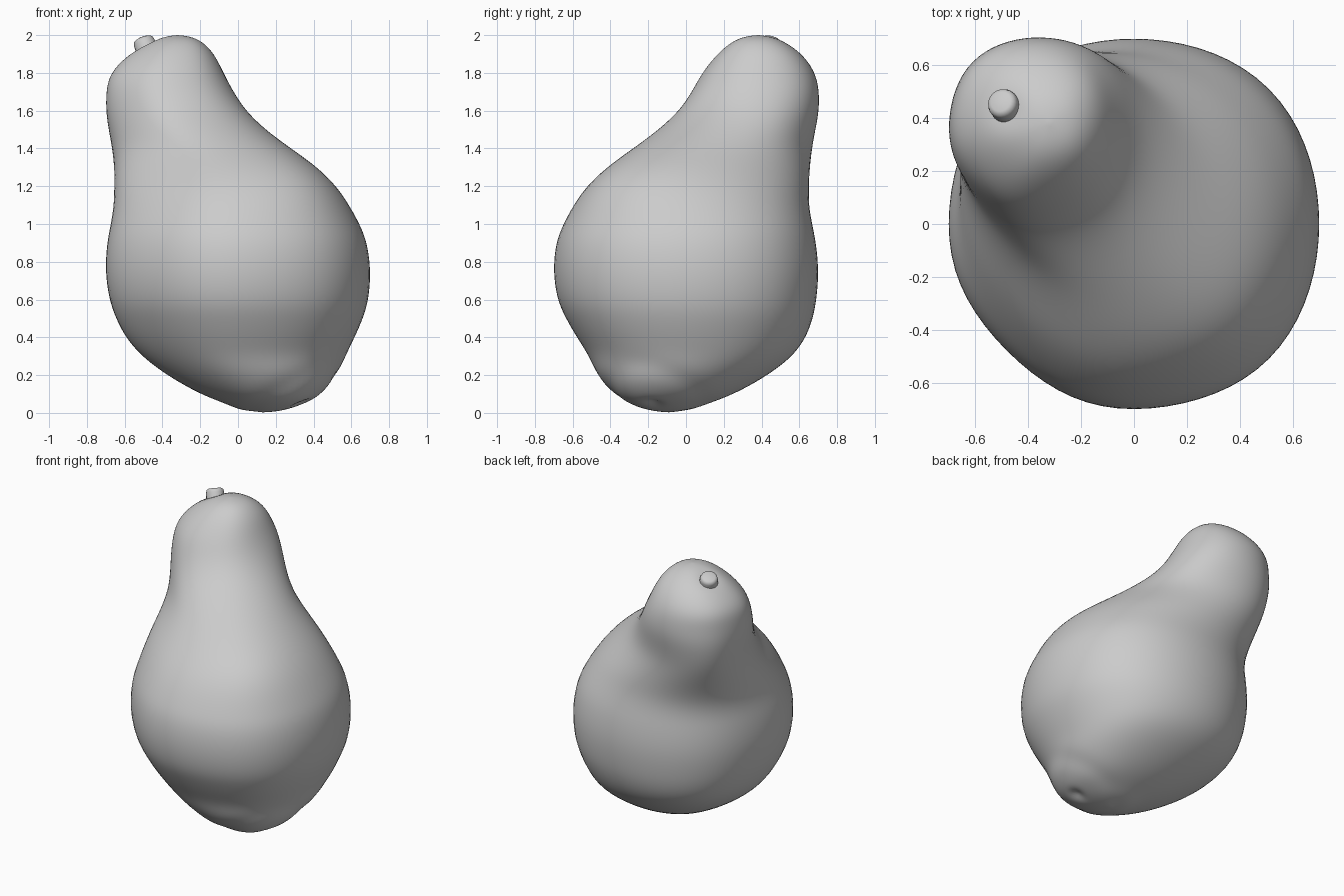
import bpy, bmesh, math
from mathutils import Vector

cube = bpy.data.objects.get("Cube")
if cube:
    bpy.data.objects.remove(cube, do_unlink=True)


def make_material(name, colour):
    mat = bpy.data.materials.new(name)
    mat.use_nodes = True
    mat.diffuse_color = colour
    mat.node_tree.nodes["Principled BSDF"].inputs["Base Color"].default_value = colour
    return mat


def add_object(name, bm, mat):
    bmesh.ops.recalc_face_normals(bm, faces=bm.faces)
    mesh = bpy.data.meshes.new(name)
    bm.to_mesh(mesh)
    bm.free()
    mesh.materials.append(mat)
    obj = bpy.data.objects.new(name, mesh)
    bpy.context.collection.objects.link(obj)
    bpy.ops.object.select_all(action="DESELECT")
    obj.select_set(True)
    bpy.context.view_layer.objects.active = obj
    return obj


def smooth_rows(rows, steps, passes):
    """Spline through the cross-section rows, then even out ripples."""
    result = []
    padded = [rows[0]] + rows + [rows[-1]]
    for a, b, c, d in zip(padded, padded[1:], padded[2:], padded[3:]):
        for i in range(steps):
            t = i / steps
            result.append([q + t * (r - p + t * (2 * p - 5 * q + 4 * r - s
                           + t * (3 * (q - r) + s - p))) / 2
                           for p, q, r, s in zip(a, b, c, d)])
    result.append(rows[-1])
    for _ in range(passes):
        middle = [[(p + 2 * q + r) / 4 for p, q, r in zip(a, b, c)]
                  for a, b, c in zip(result, result[1:], result[2:])]
        result = [result[0]] + middle + [result[-1]]
    return result


# Cross-sections: height, centre x, centre y, half width along and across the lean
SECTIONS = [
    (0, .13, -.09, 0, 0), (.012, .13, -.09, .11, .11),
    (.05, .145, -.095, .22, .2), (.1, .12, -.065, .33, .31),
    (.2, .075, -.018, .46, .44), (.3, .03, .025, .54, .535),
    (.4, .012, .028, .61, .6), (.5, .008, .018, .655, .65),
    (.6, .005, .005, .685, .685), (.75, 0, 0, .702, .702),
    (.9, -.005, 0, .69, .685), (1, -.015, .01, .665, .65),
    (1.1, -.035, .028, .645, .6), (1.2, -.068, .063, .63, .54),
    (1.3, -.118, .118, .6, .465), (1.4, -.193, .193, .535, .4),
    (1.5, -.27, .27, .455, .37), (1.6, -.328, .333, .385, .355),
    (1.7, -.36, .367, .335, .337), (1.8, -.376, .385, .298, .3),
    (1.9, -.35, .39, .222, .225), (1.965, -.328, .382, .138, .138),
    (1.993, -.32, .38, .065, .065), (2, -.32, .38, 0, 0),
]
SEGMENTS = 72
LEAN = Vector((-1, 1, 0)).normalized()
ACROSS = Vector((1, 1, 0)).normalized()


def build_body():
    bm = bmesh.new()
    rings = []
    for z, cx, cy, along, across in smooth_rows(SECTIONS, 5, 10):
        centre = Vector((cx, cy, z))
        if along < .001:
            rings.append([bm.verts.new(centre)] * SEGMENTS)
            continue
        ring = []
        for i in range(SEGMENTS):
            c, s = math.cos(math.tau * i / SEGMENTS), math.sin(math.tau * i / SEGMENTS)
            # Slightly squarish section, fuller on the far back left
            push = .03 * (c * c - s * s) ** 2
            ring.append(bm.verts.new(centre + LEAN * along * c * (1 + push)
                                     + ACROSS * across * (s + push * s * s)))
        rings.append(ring)
    for low, high in zip(rings, rings[1:]):
        for i in range(SEGMENTS):
            j = (i + 1) % SEGMENTS
            corners = list(dict.fromkeys((low[i], low[j], high[j], high[i])))
            bm.faces.new(corners)
    bmesh.ops.recalc_face_normals(bm, faces=bm.faces)
    bm.normal_update()

    # Blossom-end dimple with a shallow fold around it, and the stem hollow
    navel = Vector((.33, -.17, .06))
    hollow = Vector((-.47, .43, 1.94))
    moves = []
    for v in bm.verts:
        r = (v.co - navel).length
        front = max(0, -v.co.dot(LEAN)) ** .5
        depth = .022 * math.exp(-(r / .045) ** 2)
        depth += .011 * front * math.exp(-((r - .26) / .06) ** 2)
        depth += .012 * math.exp(-((v.co - hollow).length / .07) ** 2)
        moves.append((v, v.normal * depth))
    for v, move in moves:
        v.co -= move
    return bm


def build_stem():
    # Short stub with a rounded rim
    bm = bmesh.new()
    base, axis = Vector((-.46, .418, 1.86)), Vector((-.32, .32, .89)).normalized()
    turn = axis.to_track_quat("Z", "Y")
    profile = [(0, .064), (.07, .06), (.112, .057), (.128, .052), (.135, .038)]
    rings = []
    for height, radius in profile:
        rings.append([bm.verts.new(base + turn @ Vector((
            radius * math.cos(math.tau * i / 24),
            radius * math.sin(math.tau * i / 24), height))) for i in range(24)])
    for low, high in zip(rings, rings[1:]):
        for i in range(24):
            bm.faces.new((low[i - 1], low[i], high[i], high[i - 1]))
    bm.faces.new(rings[-1])
    bm.faces.new(rings[0][::-1])
    return bm


grey = make_material("plain grey", (.6, .6, .6, 1))
for part, mesh in (("pear_body", build_body()), ("pear_stem", build_stem())):
    add_object(part, mesh, grey)
    bpy.ops.object.shade_smooth_by_angle(angle=math.radians(50))
